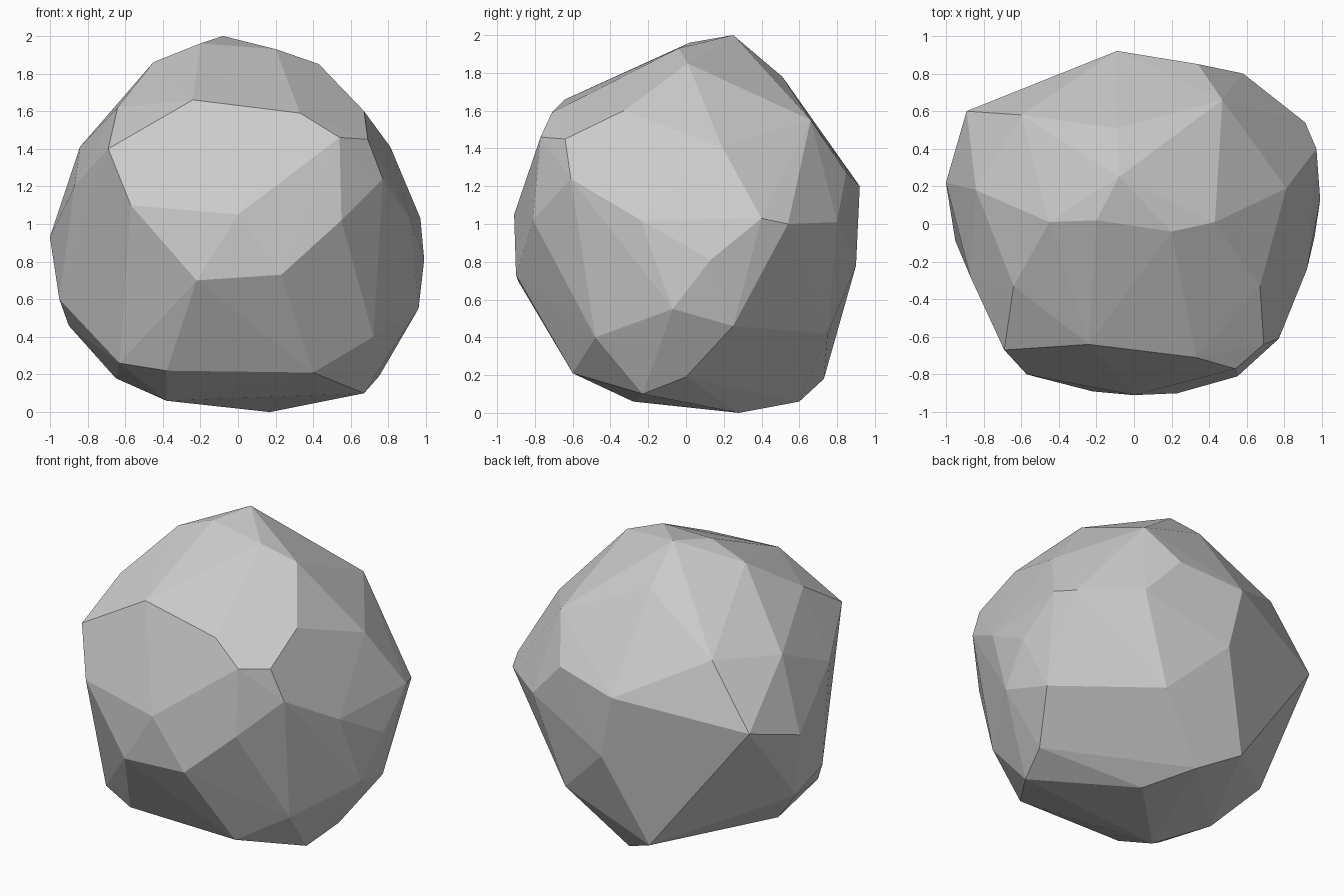
import bpy, bmesh

# Corner points of the chipped boulder, grouped by region
CORNERS = [
    # crown
    (-.08, .25, 2), (-.2, .02, 1.96), (.2, -.04, 1.93), (.43, .01, 1.85),
    (-.45, .01, 1.86), (-.09, .51, 1.78),
    # front shoulder
    (-.24, -.64, 1.66), (.33, -.71, 1.59), (.54, -.77, 1.46), (.69, -.64, 1.45),
    (.67, -.33, 1.6), (-.64, -.33, 1.62), (-.69, -.67, 1.4),
    # front belly
    (-.57, -.8, 1.1), (0, -.91, 1.05), (-.22, -.89, .7), (.23, -.9, .73),
    (.55, -.81, 1.02), (.77, -.61, 1.24), (.72, -.48, .4),
    # right side
    (.92, -.24, 1.02), (.99, .13, .81), (.97, .4, 1.03), (.91, .54, 1),
    (.96, -.07, .55), (.9, .25, .46), (.81, .19, 1.41),
    # back
    (.58, .8, 1.01), (.34, .85, 1.27), (.47, .66, 1.55), (-.09, .92, 1.2),
    (0, .9, .78), (-.6, .58, 1.46), (-.89, .6, 1.05), (.37, .75, .42),
    # left side
    (-.95, -.09, .6), (-.87, -.28, 1.2), (-1, .22, .93), (-.84, .18, 1.41),
    (-.9, .12, .46),
    # base
    (-.63, -.5, .26), (-.38, -.6, .22), (.4, -.6, .21), (.67, -.23, .1),
    (-.38, -.28, .06), (-.24, .73, .18), (.17, .28, 0), (0, .6, .06),
    (-.65, -.05, .18), (.75, 0, .19),
]

# Wrap the corners in flat facets
bm = bmesh.new()
for p in CORNERS:
    bm.verts.new(p)
bmesh.ops.convex_hull(bm, input=bm.verts[:])
loose = [v for v in bm.verts if not v.link_faces]
bmesh.ops.delete(bm, geom=loose, context='VERTS')
bmesh.ops.recalc_face_normals(bm, faces=bm.faces[:])

mesh = bpy.data.meshes.new("boulder")
bm.to_mesh(mesh)
bm.free()
boulder = bpy.data.objects.new("boulder", mesh)
bpy.context.collection.objects.link(boulder)
